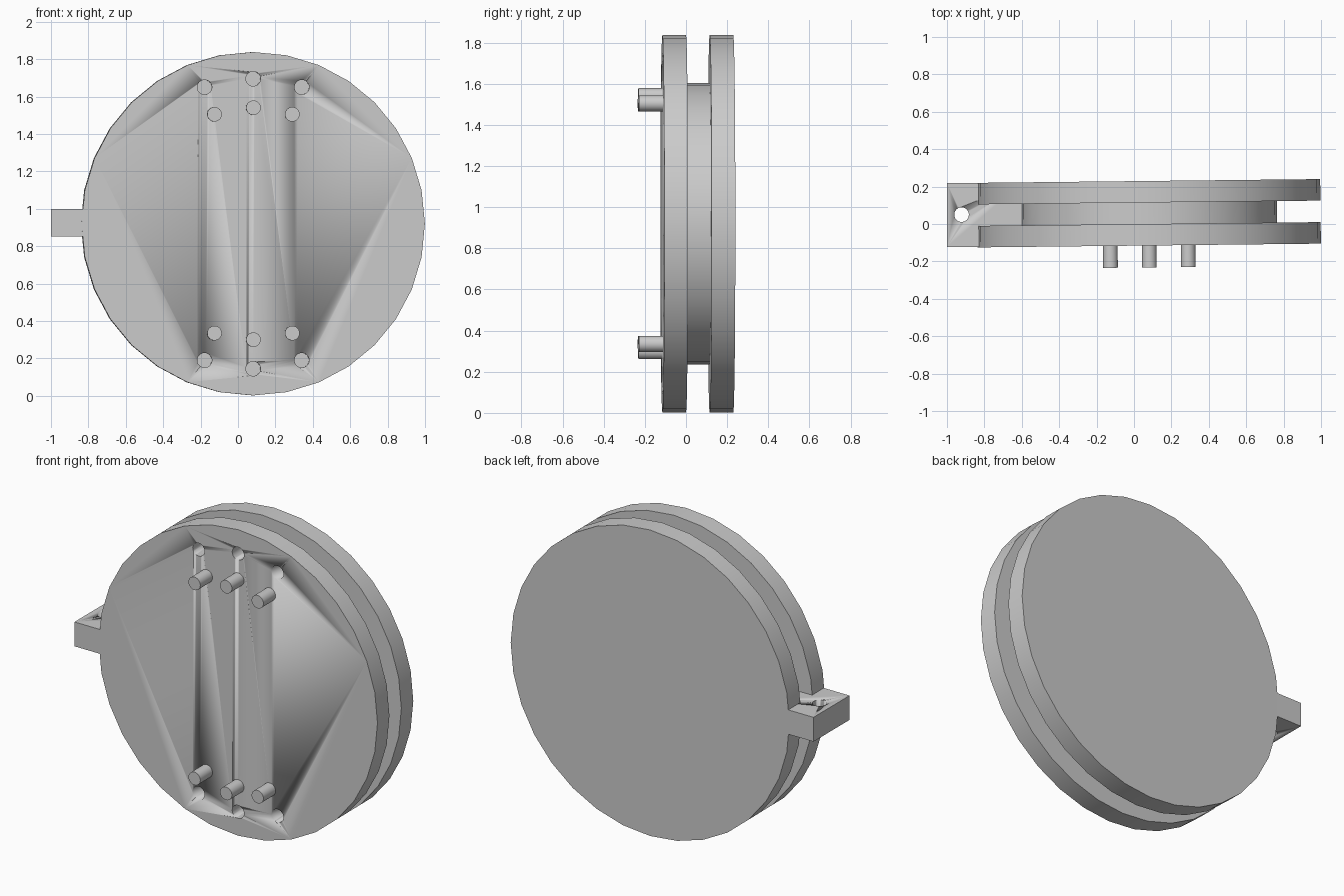
import bpy
import math
from mathutils import Matrix, Vector

cube = bpy.data.objects.get("Cube")
if cube:
    bpy.data.objects.remove(cube, do_unlink=True)

grey = bpy.data.materials.new("plain_grey")
grey.use_nodes = True
GREY = (0.6, 0.6, 0.6, 1)
grey.diffuse_color = GREY
grey.node_tree.nodes["Principled BSDF"].inputs["Base Color"].default_value = GREY

CX, CZ = 0.08, 0.92      # spool axis
TILT = Matrix.Translation((CX, 0, 0)) @ Matrix.Rotation(0.011, 4, "Z") @ Matrix.Translation((-CX, 0, 0))


def finish(obj, name):
    obj.name = name
    obj.data.materials.append(grey)
    bpy.ops.object.shade_smooth_by_angle(angle=math.radians(30))
    return obj


def rod(name, x, z, radius, y0, y1, sides=32):
    """Cylinder lying along y, sharing the slight tilt of the spool."""
    bpy.ops.mesh.primitive_cylinder_add(vertices=sides, radius=radius, depth=y1 - y0)
    obj = bpy.context.object
    place = Matrix.Translation(Vector((x, (y0 + y1) / 2, z)))
    obj.data.transform(TILT @ place @ Matrix.Rotation(math.pi / 2, 4, "X"))
    return finish(obj, name)


def cut(target, cutter):
    """Drill the cutter out of the target."""
    cutter.hide_render = True
    bpy.context.view_layer.objects.active = target
    mod = target.modifiers.new("drill", "BOOLEAN")
    mod.operation = "DIFFERENCE"
    mod.solver = "EXACT"
    mod.object = cutter
    # keep the drilling ahead of the smoothing modifier, if there is one
    bpy.ops.object.modifier_move_to_index(modifier=mod.name, index=0)
    bpy.ops.object.modifier_apply(modifier=mod.name)
    bpy.data.objects.remove(cutter, do_unlink=True)


# Spool: two flanges and a narrower core
front_disc = rod("front_disc", CX, CZ, 0.918, -0.115, 0.0)
rod("back_disc", CX, CZ, 0.918, 0.115, 0.23)
rod("core", CX, CZ, 0.685, -0.005, 0.12)

# Pegs and blind holes, mirrored above and below the axis
for side, label in ((1, "upper"), (-1, "lower")):
    for i in (-1, 0, 1):
        rod(f"{label}_peg_{i + 2}", CX + i * 0.208, CZ + side * (0.62 - 0.035 * abs(i)),
            0.039, -0.232, -0.1)
        hole = rod("hole_cutter", CX + i * 0.26, CZ + side * (0.775 - 0.045 * abs(i)),
                   0.039, -0.2, -0.01)
        cut(front_disc, hole)

# Side tab with a vertical eyelet
bpy.ops.mesh.primitive_cube_add(size=1)
tab = bpy.context.object
tab.data.transform(Matrix.Translation((-0.8, 0.049, 0.925)) @ Matrix.Diagonal((0.4, 0.342, 0.146, 1)))
finish(tab, "side_tab")
bpy.ops.mesh.primitive_cylinder_add(vertices=32, radius=0.039, depth=0.4, location=(-0.922, 0.05, 0.925))
cut(tab, finish(bpy.context.object, "eyelet_cutter"))
